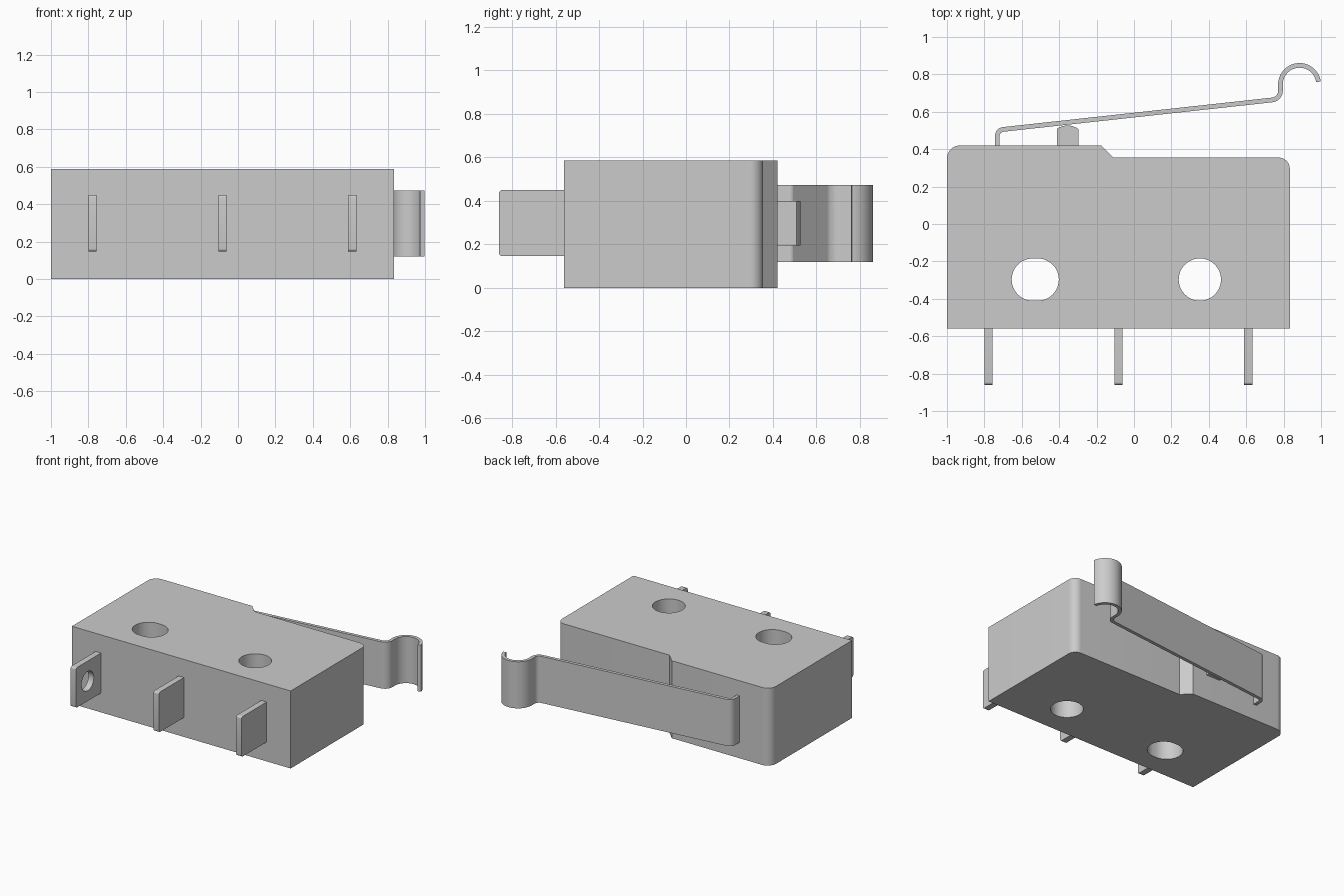
import bpy, bmesh
from math import cos, sin, radians
from mathutils import Matrix, Vector

cube = bpy.data.objects.get("Cube")
if cube:
    bpy.data.objects.remove(cube, do_unlink=True)

grey = bpy.data.materials.new("light grey")
grey.use_nodes = True
grey.diffuse_color = (0.6, 0.6, 0.6, 1)
grey.node_tree.nodes["Principled BSDF"].inputs["Base Color"].default_value = grey.diffuse_color

# Maps a (y, z) outline extruded along the third axis onto world axes
SIDEWAYS = Matrix(((0, 0, 1, 0), (1, 0, 0, 0), (0, 1, 0, 0), (0, 0, 0, 1)))


def arc(cx, cy, r, a, b, n=10):
    return [(cx + r * cos(radians(a + (b - a) * i / n)),
             cy + r * sin(radians(a + (b - a) * i / n))) for i in range(n + 1)]


def prism(name, outline, low, high, turn=None):
    """Extrude a flat outline from low to high."""
    bm = bmesh.new()
    face = bm.faces.new([bm.verts.new((x, y, low)) for x, y in outline])
    grown = bmesh.ops.extrude_face_region(bm, geom=[face])["geom"]
    bmesh.ops.translate(bm, vec=(0, 0, high - low),
                        verts=[g for g in grown if isinstance(g, bmesh.types.BMVert)])
    if turn:
        bm.transform(turn)
    bmesh.ops.recalc_face_normals(bm, faces=bm.faces)
    mesh = bpy.data.meshes.new(name)
    bm.to_mesh(mesh)
    bm.free()
    mesh.materials.append(grey)
    obj = bpy.data.objects.new(name, mesh)
    bpy.context.collection.objects.link(obj)
    return obj


def activate(obj):
    bpy.ops.object.select_all(action="DESELECT")
    obj.select_set(True)
    bpy.context.view_layer.objects.active = obj


def cut(obj, cutter):
    activate(obj)
    mod = obj.modifiers.new("hole", "BOOLEAN")
    mod.operation, mod.solver, mod.object = "DIFFERENCE", "EXACT", cutter
    bpy.ops.object.modifier_apply(modifier=mod.name)
    bpy.data.objects.remove(cutter, do_unlink=True)


def smooth(obj):
    activate(obj)
    bpy.ops.object.shade_smooth_by_angle(angle=radians(30))


def slot(cx, cy, r, half):
    return arc(cx + half, cy, r, -90, 90, 24) + arc(cx - half, cy, r, 90, 270, 24)


def ribbon(path, thickness):
    """Closed outline of a strip that follows an open path."""
    pts = [Vector(p) for p in path]
    left, right = [], []
    for i, p in enumerate(pts):
        d = (pts[min(i + 1, len(pts) - 1)] - pts[max(i - 1, 0)]).normalized()
        side = Vector((-d.y, d.x)) * thickness / 2
        left.append(tuple(p + side))
        right.append(tuple(p - side))
    return left + right[::-1]


# Housing with a stepped back edge, one slotted and one round mounting hole
H = 0.587
housing = prism("housing",
                [(-1, -0.56), (0.833, -0.56)] + arc(0.773, 0.295, 0.06, 0, 90)
                + [(-0.11, 0.355), (-0.175, 0.42)] + arc(-0.93, 0.35, 0.07, 90, 180),
                0, H)
for x, half in ((-0.528, 0.013), (0.352, 0)):
    outline = slot(x, -0.297, 0.113, half)
    if half == 0:
        outline = arc(x, -0.297, 0.113, 0, 360, 48)[:-1]
    cut(housing, prism("hole_cutter", outline, -0.1, H + 0.1))
smooth(housing)

# Three flat terminals, each with a round eye
for name, x in (("right", -0.778), ("middle", -0.083), ("left", 0.61)):
    plate = ([(-0.55, 0.147), (-0.55, 0.45)]
             + arc(-0.845, 0.435, 0.015, 90, 180, 5)
             + arc(-0.845, 0.162, 0.015, 180, 270, 5))
    terminal = prism(name + "_terminal", plate, x - 0.0225, x + 0.0225, SIDEWAYS)
    eye = arc(-0.72, 0.298, 0.073, 0, 360, 40)[:-1]
    cut(terminal, prism("eye_cutter", eye, x - 0.1, x + 0.1, SIDEWAYS))
    smooth(terminal)

# Plunger with a gently domed tip
plunger = prism("plunger",
                [(-0.413, 0.41), (-0.298, 0.41), (-0.298, 0.507)]
                + arc(-0.3555, 0.43, 0.097, 57, 123, 8) + [(-0.413, 0.507)],
                0.195, 0.4)
smooth(plunger)

# Bent sheet lever ending in a curled hook
path = ([(-0.731, 0.41)] + arc(-0.695, 0.47, 0.036, 180, 96.3)
        + arc(0.734, 0.712, 0.049, -83.7, 0)
        + arc(0.885, 0.746, 0.102, 180, 8, 28))
lever = prism("lever", ribbon(path, 0.025), 0.12, 0.473)
smooth(lever)
